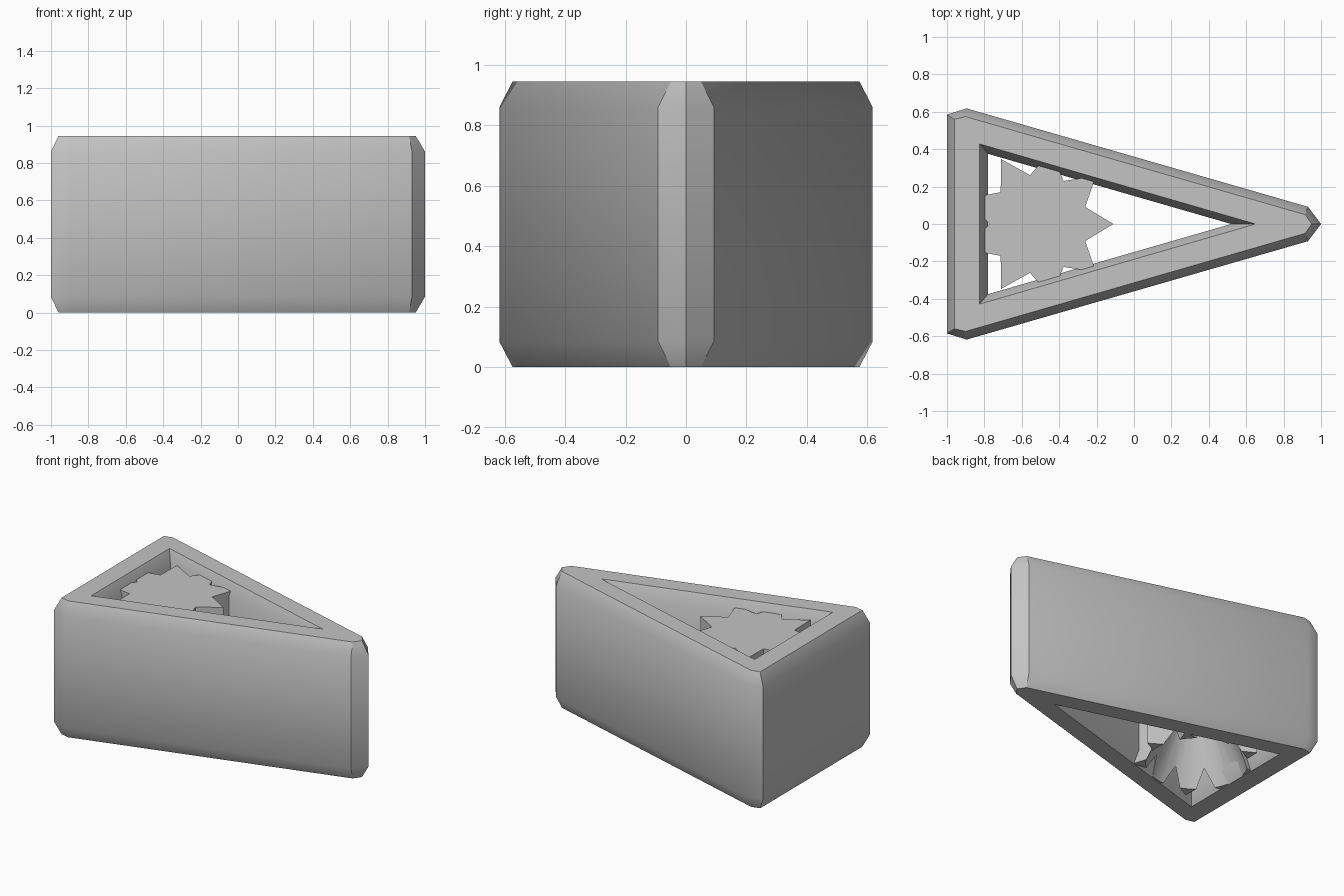
import bpy, bmesh, math

if "Cube" in bpy.data.objects:
    bpy.data.objects.remove(bpy.data.objects["Cube"])

H = 0.945      # overall height
B = 0.085      # vertical size of the edge bevels

grey = bpy.data.materials.new("plain grey")
grey.diffuse_color = (0.55, 0.55, 0.55, 1)
grey.use_nodes = True
grey.node_tree.nodes["Principled BSDF"].inputs["Base Color"].default_value = grey.diffuse_color


def mirror_outline(half):
    """Counter-clockwise outline from its y >= 0 half, listed front tip to back."""
    return half + [(x, -y) for x, y in reversed(half) if y > 0]


def loft(name, rings):
    """Closed solid through stacked (outline, z) rings."""
    bm = bmesh.new()
    loops = [[bm.verts.new((x, y, z)) for x, y in pts] for pts, z in rings]
    n = len(loops[0])
    for a, b in zip(loops, loops[1:]):
        for i in range(n):
            j = (i + 1) % n
            bm.faces.new((a[i], a[j], b[j], b[i]))
    bm.faces.new(loops[0][::-1])
    bm.faces.new(loops[-1])
    bmesh.ops.recalc_face_normals(bm, faces=bm.faces)
    me = bpy.data.meshes.new(name)
    bm.to_mesh(me)
    bm.free()
    me.materials.append(grey)
    ob = bpy.data.objects.new(name, me)
    bpy.context.collection.objects.link(ob)
    return ob


def cut(target, cutter):
    """Apply a boolean difference and remove the cutter."""
    cutter.hide_render = True
    mod = target.modifiers.new("cut", 'BOOLEAN')
    mod.operation = 'DIFFERENCE'
    mod.solver = 'EXACT'
    mod.object = cutter
    bpy.ops.object.select_all(action='DESELECT')
    bpy.context.view_layer.objects.active = target
    target.select_set(True)
    bpy.ops.object.modifier_apply(modifier=mod.name)
    bpy.data.objects.remove(cutter)
    bpy.ops.object.shade_smooth_by_angle(angle=math.radians(30))


# Wedge frame: bevelled triangular block with a flared triangular hole
wide = mirror_outline([(1, 0), (0.93, 0.092), (-0.895, 0.618), (-1, 0.585)])
inset = mirror_outline([(0.95, 0), (0.915, 0.05), (-0.9, 0.574), (-0.96, 0.56)])
frame = loft("wedge_frame", [(inset, 0), (wide, B), (wide, H - B), (inset, H)])

narrow = mirror_outline([(0.52, 0), (-0.78, 0.375)])
flare = mirror_outline([(0.65, 0), (-0.825, 0.428)])
cut(frame, loft("hole_cutter", [(flare, -0.1), (flare, 0), (narrow, B),
                                (narrow, H - B), (flare, H), (flare, H + 0.1)]))

# Nine-pointed star post, its tips running into the frame walls
CX = -0.51
star = []
for k in range(18):
    r, a = (0.4, 0.265)[k % 2], math.radians(20 * k)
    star.append((CX + r * math.cos(a), r * math.sin(a)))
post = loft("star_post", [(star, 0.004), (star, 0.89)])


def circle(r, n=48):
    return [(CX + r * math.cos(math.tau * (i + 0.5) / n),
             r * math.sin(math.tau * (i + 0.5) / n)) for i in range(n)]


# Conical hollow under the star post
cut(post, loft("hollow_cutter", [(circle(0.343), -0.05), (circle(0.08), 0.525)]))
